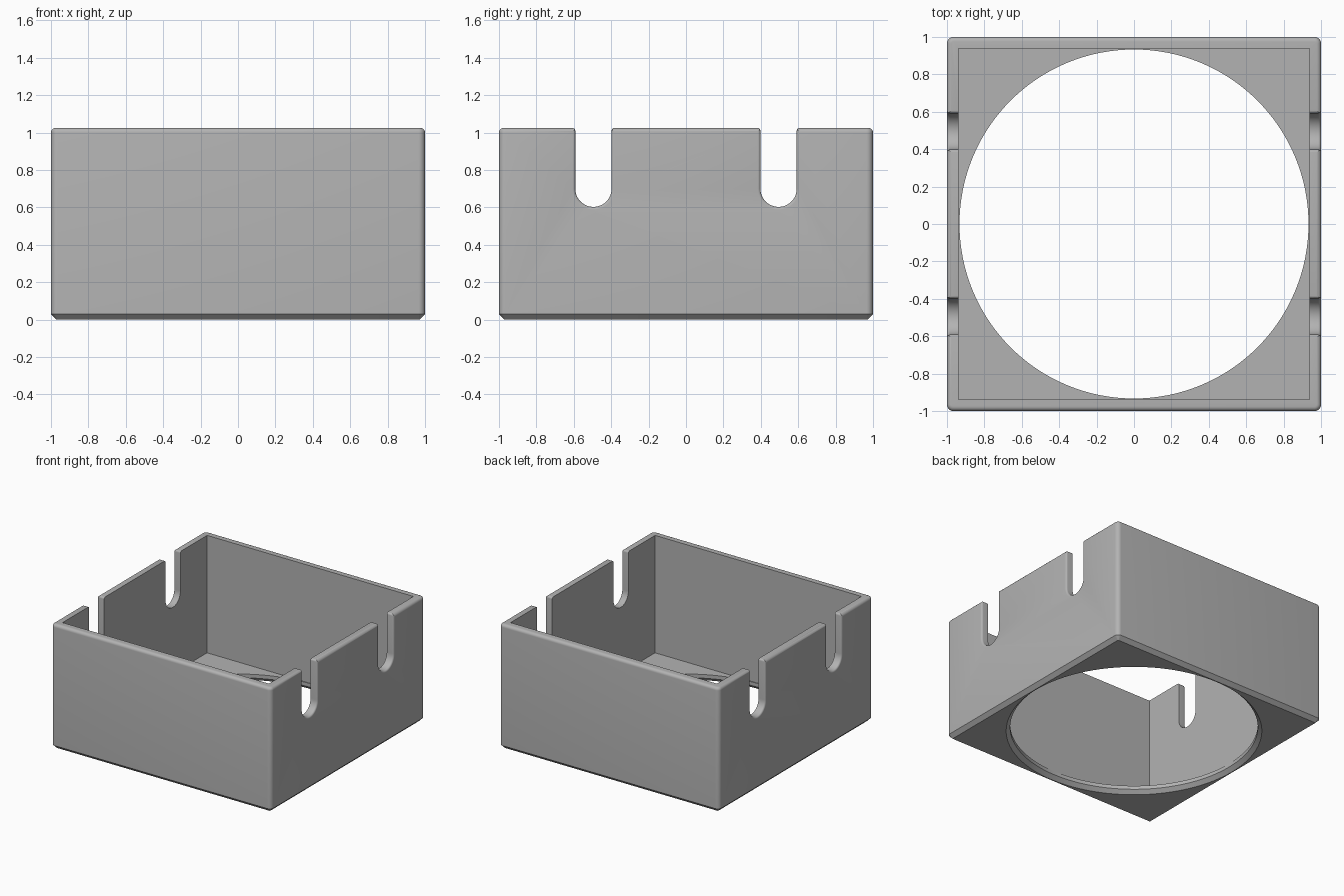
import bpy
import bmesh
from math import sin, cos, pi

cube = bpy.data.objects.get("Cube")
if cube:
    bpy.data.objects.remove(cube, do_unlink=True)

HEIGHT, WALL, FLOOR = 1.025, 0.062, 0.06
HOLE, CHAMFER = 0.933, 0.03
NOTCH_Y, NOTCH_W, NOTCH_Z, FILLET = 0.495, 0.097, 0.70, 0.015

grey = bpy.data.materials.new("plain grey")
grey.use_nodes = True
colour = (0.45, 0.45, 0.45, 1)
grey.diffuse_color = colour
grey.node_tree.nodes["Principled BSDF"].inputs["Base Color"].default_value = colour


def make_object(name, bm):
    bmesh.ops.recalc_face_normals(bm, faces=bm.faces)
    mesh = bpy.data.meshes.new(name)
    bm.to_mesh(mesh)
    bm.free()
    mesh.materials.append(grey)
    obj = bpy.data.objects.new(name, mesh)
    bpy.context.collection.objects.link(obj)
    return obj


def block(half, z0, z1):
    bm = bmesh.new()
    bmesh.ops.create_cube(bm, size=2)
    for v in bm.verts:
        v.co = (v.co.x * half, v.co.y * half, z1 if v.co.z > 0 else z0)
    return bm


def loft(rings):
    """Closed solid skinned through rings with equal point counts."""
    bm = bmesh.new()
    loops = [[bm.verts.new(p) for p in ring] for ring in rings]
    for a, b in zip(loops, loops[1:]):
        for i in range(len(a)):
            j = (i + 1) % len(a)
            bm.faces.new((a[i], a[j], b[j], b[i]))
    bm.faces.new(loops[0])
    bm.faces.new(loops[-1])
    return bm


def bevel(bm, test, width, segments):
    edges = [e for e in bm.edges if test(e.verts[0].co, e.verts[1].co)]
    bmesh.ops.bevel(bm, geom=edges, offset=width, segments=segments, profile=0.5,
                    affect='EDGES', clamp_overlap=False)


def notch_ring(x, y, off):
    """U-shaped outline with small rounded shoulders at the rim."""
    w = NOTCH_W + off
    arc = [(w * cos(a), NOTCH_Z + w * sin(a))
           for a in (pi + pi * i / 24 for i in range(25))]
    shoulder = [(w + FILLET * (1 - cos(a)), HEIGHT - FILLET + FILLET * sin(a))
                for a in (pi / 2 * i / 4 for i in range(5))]
    shoulder.append((w + FILLET, HEIGHT + 0.1))
    mirrored = [(-p, z) for p, z in reversed(shoulder)]
    return [(x, y + p, z) for p, z in mirrored + arc + shoulder]


def notch(side, y):
    steps = [(0.8, 0)]
    for i in range(6):
        a = pi / 2 * i / 5
        steps.append((1 - FILLET + FILLET * sin(a), FILLET * (1 - cos(a))))
    steps.append((1.1, FILLET))
    return loft([notch_ring(side * x, y, off) for x, off in steps])


# Outer body: rounded corners and rim, chamfered base
bm = block(1, 0, HEIGHT)
bevel(bm, lambda a, b: abs(a.z - b.z) > 0.5, 0.035, 6)
bevel(bm, lambda a, b: min(a.z, b.z) > HEIGHT - 0.001, 0.024, 5)
bevel(bm, lambda a, b: max(a.z, b.z) < 0.001, CHAMFER, 1)
body = make_object("open_box", bm)

# Cutters: cavity, round floor opening with chamfered underside, side notches
cutters = [make_object("cavity_cutter", block(1 - WALL, FLOOR, HEIGHT + 0.2))]
profile = [(HOLE + CHAMFER + 0.1, -0.1), (HOLE, CHAMFER), (HOLE, FLOOR + 0.1)]
cutters.append(make_object("floor_opening_cutter", loft(
    [[(r * cos(2 * pi * i / 128), r * sin(2 * pi * i / 128), z) for i in range(128)]
     for r, z in profile])))
for side in (-1, 1):
    for y in (-NOTCH_Y, NOTCH_Y):
        cutters.append(make_object("notch_cutter", notch(side, y)))

bpy.context.view_layer.objects.active = body
body.select_set(True)
for cutter in cutters:
    cutter.hide_render = True
    mod = body.modifiers.new("cut", 'BOOLEAN')
    mod.operation = 'DIFFERENCE'
    mod.solver = 'EXACT'
    mod.object = cutter
    bpy.ops.object.modifier_apply(modifier=mod.name)
    bpy.data.objects.remove(cutter, do_unlink=True)

bpy.ops.object.shade_smooth_by_angle(angle=pi / 6)
